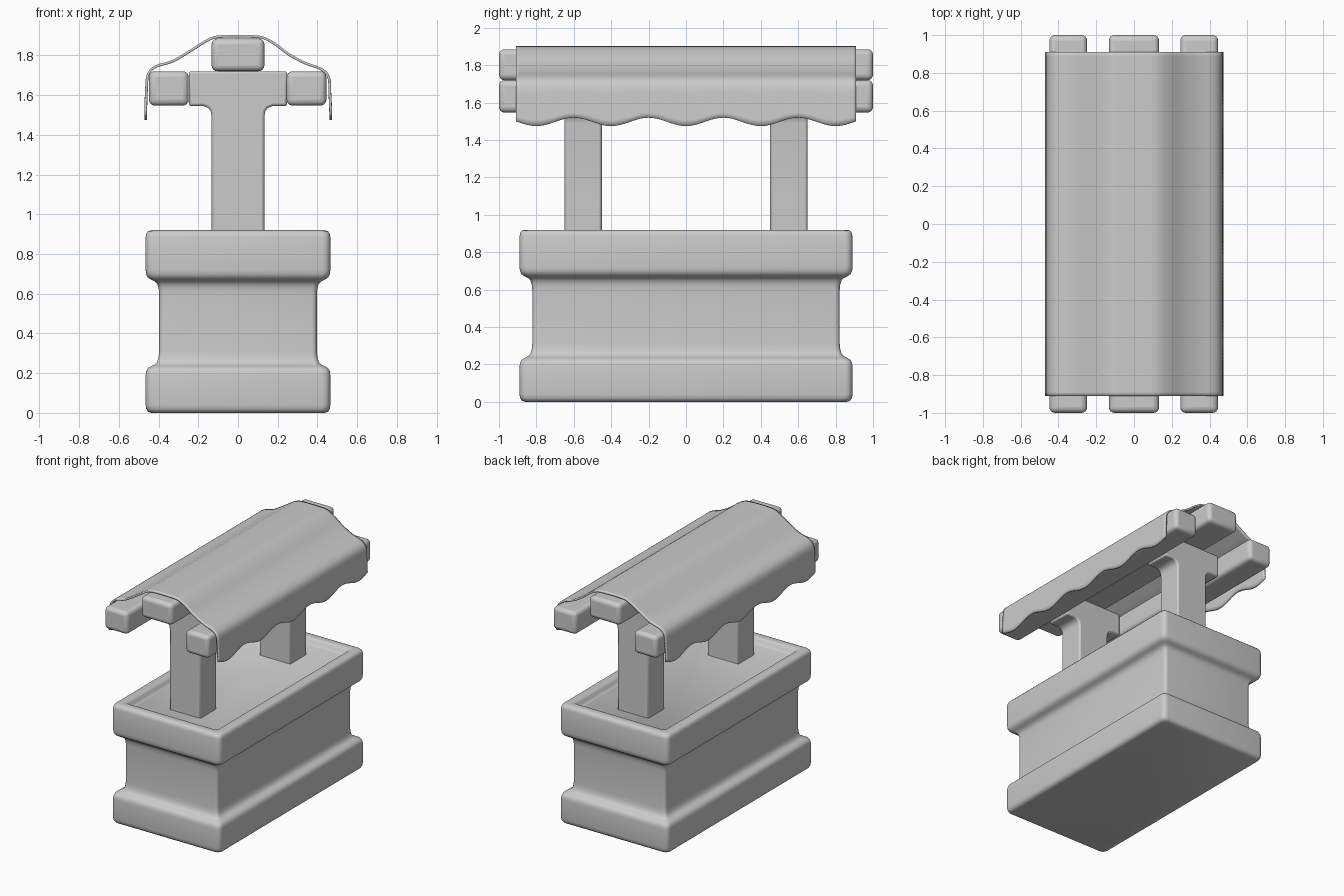
import bpy, bmesh, math
from mathutils import Vector

if "Cube" in bpy.data.objects:
    bpy.data.objects.remove(bpy.data.objects["Cube"])


def make_object(name, verts, faces, angle=40, bevel=0, segments=3):
    mesh = bpy.data.meshes.new(name)
    mesh.from_pydata(verts, [], faces)
    bm = bmesh.new()
    bm.from_mesh(mesh)
    if name != "cloth_canopy":
        bmesh.ops.recalc_face_normals(bm, faces=bm.faces)
    bm.to_mesh(mesh)
    bm.free()
    obj = bpy.data.objects.new(name, mesh)
    bpy.context.collection.objects.link(obj)
    if bevel:
        mod = obj.modifiers.new("Bevel", 'BEVEL')
        mod.width = bevel
        mod.segments = segments
        mod.limit_method = 'ANGLE'
        mod.angle_limit = math.radians(40)
    bpy.ops.object.select_all(action='DESELECT')
    obj.select_set(True)
    bpy.context.view_layer.objects.active = obj
    bpy.ops.object.shade_smooth_by_angle(angle=math.radians(angle))
    return obj


def extrude_xz(name, outline, y0, y1, **kw):
    n = len(outline)
    verts = [(x, y, z) for y in (y0, y1) for x, z in outline]
    faces = [tuple(range(n)), tuple(range(2 * n - 1, n - 1, -1))]
    faces += [(i, (i + 1) % n, n + (i + 1) % n, n + i) for i in range(n)]
    return make_object(name, verts, faces, **kw)


def rounded_rect(hx, hy, r, z, steps=5):
    pts = []
    for k, (sx, sy) in enumerate([(1, 1), (-1, 1), (-1, -1), (1, -1)]):
        for s in range(steps + 1):
            a = math.pi / 2 * (k + s / steps)
            pts.append((sx * (hx - r) + r * math.cos(a),
                        sy * (hy - r) + r * math.sin(a), z))
    return pts


# Counter base: moulded profile (inset, height) swept round a rounded rectangle
profile = [(.03, 0), (.012, .006), (.003, .02), (0, .04), (0, .19), (.003, .21),
           (.012, .226), (.03, .236), (.047, .244), (.058, .257), (.065, .28),
           (.068, .31), (.068, .60), (.065, .63), (.058, .65), (.045, .663),
           (.025, .672), (.01, .683), (.002, .70), (0, .72), (0, .885),
           (.004, .904), (.013, .915), (.03, .92), (.06, .92), (.075, .916),
           (.085, .905), (.093, .885), (.105, .875)]
verts, faces = [], []
for inset, z in profile:
    verts += rounded_rect(.465 - inset, .89 - inset, .04 - inset * .2, z)
n = len(verts) // len(profile)
for r in range(len(profile) - 1):
    for i in range(n):
        j = (i + 1) % n
        faces.append((r * n + i, r * n + j, (r + 1) * n + j, (r + 1) * n + i))
faces += [tuple(range(n)), tuple(range(len(verts) - n, len(verts)))]
make_object("counter_base", verts, faces)

# Posts flaring into cross blocks
half = [(.133, .86), (.133, 1.49), (.137, 1.518), (.15, 1.535), (.175, 1.545),
        (.247, 1.545), (.247, 1.72)]
outline = half + [(-x, z) for x, z in reversed(half)]
for name, y in (("front_post", -.55), ("back_post", .55)):
    extrude_xz(name, outline, y - .1, y + .1, bevel=.012, segments=2)

# Three long roof beams
for name, x, hw, z0, z1 in (("ridge_beam", 0, .133, 1.72, 1.885),
                            ("left_beam", -.348, .1, 1.547, 1.72),
                            ("right_beam", .345, .1, 1.547, 1.72)):
    extrude_xz(name, [(x - hw, z0), (x + hw, z0), (x + hw, z1), (x - hw, z1)],
               -1, 1, bevel=.03, segments=4)

# Draped cloth with scalloped hems
drape = [(-.472, 1.475), (-.468, 1.60), (-.460, 1.70), (-.42, 1.748), (-.33, 1.777),
         (-.24, 1.83), (-.14, 1.89), (-.07, 1.902), (.05, 1.902), (.125, 1.896),
         (.19, 1.862), (.26, 1.81), (.34, 1.767), (.425, 1.735), (.463, 1.69),
         (.469, 1.60), (.474, 1.475)]
P = [Vector(p) for p in drape]
P = [2 * P[0] - P[1]] + P + [2 * P[-1] - P[-2]]
curve = []
for i in range(1, len(P) - 2):
    a, b, c, d = P[i - 1:i + 3]
    for s in range(4):
        t = s / 4
        curve.append(.5 * (2 * b + (c - a) * t + (2 * a - 5 * b + 4 * c - d) * t * t
                           + (3 * b - a - 3 * c + d) * t ** 3))
curve.append(P[-2])
rows = 91
verts, faces = [], []
for p in curve:
    hang = max(0, min(1, (1.69 - p.y) / .215))
    for j in range(rows):
        y = -.91 + 1.82 * j / (rows - 1)
        lift = .0225 * (1 - math.cos(2 * math.pi * y / .4))
        verts.append((p.x, y, p.y + hang * lift))
for i in range(len(curve) - 1):
    for j in range(rows - 1):
        a = i * rows + j
        faces.append((a, a + rows, a + rows + 1, a + 1))
cloth = make_object("cloth_canopy", verts, faces, angle=50)
solid = cloth.modifiers.new("Thickness", 'SOLIDIFY')
solid.thickness = .013
solid.offset = -1
